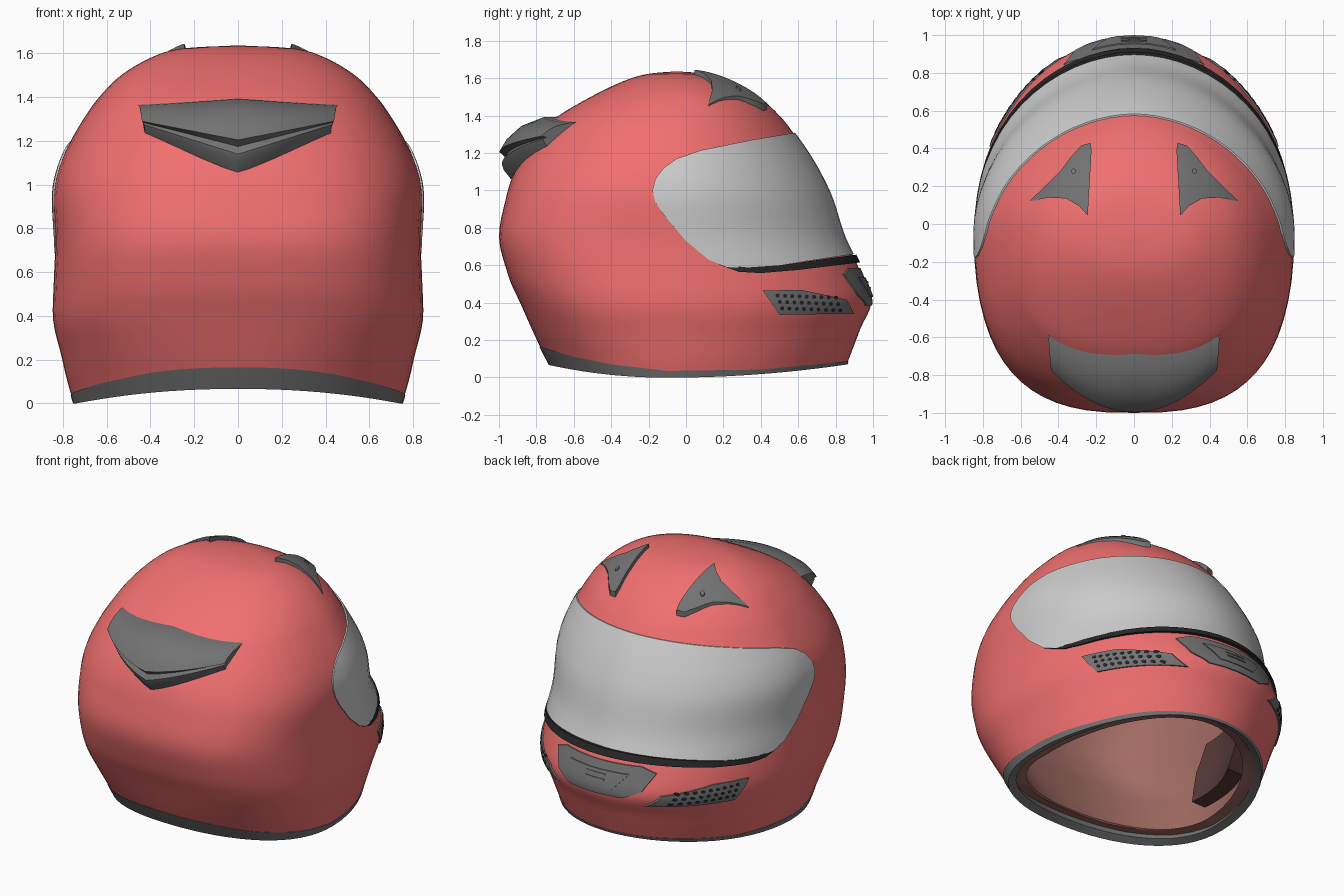
import bpy, bmesh, math
from mathutils import Vector

if "Cube" in bpy.data.objects:
    bpy.data.objects.remove(bpy.data.objects["Cube"])

SEG, SUB, YC = 64, 4, -0.05


def material(name, rgb):
    m = bpy.data.materials.new(name)
    m.diffuse_color = (*rgb, 1)
    m.use_nodes = True
    m.node_tree.nodes["Principled BSDF"].inputs["Base Color"].default_value = m.diffuse_color
    return m


RED = material("red_paint", (0.88, 0.16, 0.16))
DARK = material("dark_trim", (0.17, 0.17, 0.17))
BLACK = material("black_rubber", (0.02, 0.02, 0.02))
LINING = material("lining", (0.36, 0.15, 0.125))
PADDING = material("padding", (0.10, 0.045, 0.04))

# Helmet profile: z, back y, front y, half width, front and back roundness
ROWS = [(0, -.73, .86, .75, 1.95, 2.15), (.10, -.78, .895, .78, 1.97, 2.22),
        (.22, -.83, .935, .808, 2.0, 2.4), (.38, -.89, .99, .845, 2.02, 2.6),
        (.56, -.955, .935, .842, 2.0, 2.72), (.75, -1.0, .845, .835, 1.9, 2.72),
        (.95, -.965, .78, .843, 1.86, 2.58), (1.08, -.925, .72, .818, 1.83, 2.48),
        (1.20, -.86, .65, .765, 1.82, 2.42), (1.31, -.775, .572, .70, 1.87, 2.38),
        (1.40, -.68, .50, .635, 1.95, 2.35), (1.50, -.51, .39, .535, 2.05, 2.3),
        (1.58, -.345, .25, .40, 2.1, 2.2), (1.622, -.21, .12, .26, 2.1, 2.1),
        (1.637, YC, YC, 0, 2.1, 2.1)]


def catmull(a, b, c, d, t):
    return .5 * (2*b + (c-a)*t + (2*a-5*b+4*c-d)*t*t + (3*b-a-3*c+d)*t**3)


def base_surface():
    """Closed-top loft of superellipse rings; returns points, normals, faces."""
    ext = [tuple(2*a-b for a, b in zip(ROWS[0], ROWS[1]))] + ROWS
    ext += [tuple(2*a-b for a, b in zip(ROWS[-1], ROWS[-2]))]
    rings = []
    for i in range(1, len(ext)-2):
        for k in range(SUB):
            rings.append([catmull(*q, k/SUB) for q in zip(*ext[i-1:i+3])])
    bm = bmesh.new()
    grid = []
    for z, yb, yf, w, nf, nb in rings:
        ring = []
        for s in range(SEG):
            a = 2*math.pi*s/SEG
            c, d = math.cos(a), math.sin(a)
            n = nf if d > 0 else nb
            x = math.copysign(abs(c)**(2/n), c)*w
            y = YC + abs(d)**(2/n)*((yf-YC) if d > 0 else (yb-YC))
            lip = .08*((y+.1)/.68)**2 if y < -.1 else .07*((y+.1)/.95)**2
            zz = lip + z*(1-lip/.5) if z < .5 else z
            ring.append(bm.verts.new((x, y, zz)))
        grid.append(ring)
    top = bm.verts.new((0, YC, ROWS[-1][0]))
    for r0, r1 in zip(grid, grid[1:]):
        for s in range(SEG):
            t = (s+1) % SEG
            bm.faces.new((r0[s], r0[t], r1[t], r1[s]))
    for s in range(SEG):
        bm.faces.new((grid[-1][s], grid[-1][(s+1) % SEG], top))
    bm.normal_update()
    bm.verts.index_update()
    out = ([v.co.copy() for v in bm.verts], [v.normal.copy() for v in bm.verts],
           [[v.index for v in f.verts] for f in bm.faces])
    bm.free()
    return out


CO, NO, FACES = base_surface()


def mesh_object(name, verts, faces):
    me = bpy.data.meshes.new(name)
    me.from_pydata([tuple(v) for v in verts], [], faces)
    bm = bmesh.new()
    bm.from_mesh(me)
    bmesh.ops.recalc_face_normals(bm, faces=bm.faces[:])
    bm.to_mesh(me)
    bm.free()
    ob = bpy.data.objects.new(name, me)
    bpy.context.collection.objects.link(ob)
    return ob


def prism(outlines, axis, lo, hi):
    """Extrude flat outlines along an axis to make a cutter."""
    verts, faces = [], []
    for pts in outlines:
        b, n = len(verts), len(pts)
        for h in (lo, hi):
            for p, q in pts:
                verts.append({'X': (h, p, q), 'Y': (p, h, q), 'Z': (p, q, h)}[axis])
        faces += [list(range(b, b+n)), list(range(b+n, b+2*n))]
        faces += [[b+i, b+(i+1) % n, b+n+(i+1) % n, b+n+i] for i in range(n)]
    ob = mesh_object("cutter", verts, faces)
    ob.hide_render = True
    return ob


def finish(ob, mat, angle=35):
    ob.data.materials.clear()
    if mat:
        ob.data.materials.append(mat)
    bpy.ops.object.select_all(action='DESELECT')
    ob.select_set(True)
    bpy.context.view_layer.objects.active = ob
    bpy.ops.object.shade_smooth_by_angle(angle=math.radians(angle))


def layer(name, outer, inner, mat, cuts):
    """A skin between two offsets of the helmet surface, trimmed by prisms."""
    n = len(CO)
    off = outer if callable(outer) else (lambda c: outer)
    verts = [c+m*off(c) for c, m in zip(CO, NO)] + [c+m*inner for c, m in zip(CO, NO)]
    faces = FACES + [[i+n for i in reversed(f)] for f in FACES]
    faces += [[(s+1) % SEG, s, s+n, (s+1) % SEG+n] for s in range(SEG)]
    ob = mesh_object(name, verts, faces)
    bpy.context.view_layer.objects.active = ob
    for op, outlines, axis, lo, hi in cuts:
        cutter = prism(outlines, axis, lo, hi)
        mod = ob.modifiers.new("trim", 'BOOLEAN')
        mod.operation, mod.solver, mod.object = op, 'EXACT', cutter
        bpy.ops.object.modifier_apply(modifier=mod.name)
        bpy.data.objects.remove(cutter)
    finish(ob, mat)


def circle(cx, cy, r, n=8):
    return [(cx+r*math.cos(2*math.pi*i/n), cy+r*math.sin(2*math.pi*i/n)) for i in range(n)]


def mirrored(pts):
    return [(-x, y) for x, y in reversed(pts)]


# Side-view outlines (y, z)
VISOR = [(-.18, 1.0), (-.165, 1.06), (-.12, 1.12), (-.05, 1.17), (.08, 1.215), (.35, 1.27),
         (.59, 1.31), (1.3, 1.42), (1.3, .71), (.9, .66), (.5, .60), (.33, .583), (.22, .59),
         (.12, .63), (0, .73), (-.12, .87), (-.165, .94)]
EYE = [(.42+(y-.42)*.95, .93+(z-.93)*.95) for y, z in VISOR]
GASKET = [(.17, .605), (.28, .565), (.4, .558), (.6, .575), (.93, .615), (1.2, .63),
          (1.2, .69), (.9, .655), (.5, .60), (.33, .588)]
RIM = [(-1.2, .175), (-.8, .17), (-.6, .11), (-.4, .07), (-.1, .035), (.4, .042),
       (.85, .085), (1.2, .10), (1.2, -.3), (-1.2, -.3)]
eye_cut = ('DIFFERENCE', [EYE], 'X', -1.2, 1.2)
rim_cut = ('DIFFERENCE', [RIM], 'X', -1.21, 1.21)

# Shell, visor, rubber and inside
layer("shell", 0, -.04, RED, [eye_cut, rim_cut])
layer("bottom_rim", .004, -.05, DARK, [('INTERSECT', [RIM], 'X', -1.2, 1.2)])
layer("visor", .008, -.006, None, [('INTERSECT', [VISOR], 'X', -1.2, 1.2)])
layer("visor_gasket", lambda c: .003+.018*max(0, c.y), -.03, BLACK,
      [('INTERSECT', [GASKET], 'X', -1.2, 1.2)])
layer("inner_liner", -.045, -.12, LINING, [eye_cut, rim_cut])
CHEEK = [(-.12, .16), (.36, .14), (.48, .25), (.46, .5), (.3, .56), (-.05, .56), (-.15, .4)]
layer("cheek_pads", -.115, -.22, PADDING, [('INTERSECT', [CHEEK], 'X', -1.2, 1.2)])

# Perforated side vents on the chin
SIDE = [(.41, .465), (.62, .468), (.86, .415), (.90, .34), (.70, .338), (.50, .335)]
layer("chin_side_vents", .008, -.02, DARK, [('INTERSECT', [SIDE], 'X', -1.2, 1.2)])
holes = [circle(.49+.039*i+.012*r, .438-.034*r-.0015*i, .011)
         for r in range(3) for i in range(9)]
layer("chin_vent_holes", .010, 0, BLACK, [('INTERSECT', holes, 'X', -1.2, 1.2)])

# Central chin vent with raised panel and slots
FRONT = [(.20, .385), (.31, .44), (.37, .55), (.28, .585)]
layer("chin_front_vent", .008, -.02, DARK,
      [('INTERSECT', [FRONT + mirrored(FRONT)], 'Y', .3, 1.3)])
PANEL = [(.13, .43), (.22, .535)]
layer("chin_vent_panel", .014, 0, DARK,
      [('INTERSECT', [PANEL + mirrored(PANEL)], 'Y', .3, 1.3)])
slots = [[(-.07, z), (.07, z), (.07, z+.01), (-.07, z+.01)] for z in (.475, .505)]
layer("chin_vent_slots", .018, 0, DARK, [('INTERSECT', slots, 'Y', .3, 1.3)])


# Pair of crown vents, thickest along the inner edge, with a button each
def crown_height(c):
    return .006 + .02*max(0, min(1, 1-(abs(c.x)-.25)/.26))


CROWN = [(.23, .43), (.225, .39), (.245, .045), (.29, .095), (.36, .135), (.45, .14),
         (.555, .12), (.47, .20), (.39, .28), (.33, .36), (.28, .415)]
layer("crown_vents", crown_height, -.02, DARK,
      [('INTERSECT', [CROWN, mirrored(CROWN)], 'Z', .9, 2)])
layer("crown_vent_buttons", lambda c: crown_height(c)+.008, 0, DARK,
      [('INTERSECT', [circle(.32, .28, .014, 12), circle(-.32, .28, .014, 12)], 'Z', .9, 2)])

# Rear spoiler: section (y, z) blended from the middle to the tips
MID = [(-.66, 1.395), (-.76, 1.392), (-.88, 1.345), (-.96, 1.27), (-.997, 1.205), (-.965, 1.175),
       (-.985, 1.14), (-.975, 1.11), (-.92, 1.04), (-.78, 1.10), (-.58, 1.33)]
TIP = [(-.59, 1.365), (-.63, 1.36), (-.69, 1.345), (-.74, 1.32), (-.775, 1.29), (-.745, 1.285),
       (-.765, 1.275), (-.76, 1.26), (-.735, 1.225), (-.60, 1.23), (-.52, 1.31)]
N, K = 24, len(MID)
verts, faces = [], []
for i in range(N+1):
    x = -1 + 2*i/N
    for j, ((y0, z0), (y1, z1)) in enumerate(zip(MID, TIP)):
        fy, fz = abs(x)**(4 if j < 1 else 2.0), abs(x)
        half = .455 - .004*j
        verts.append((x*half, y0+(y1-y0)*fy, z0+(z1-z0)*fz))
for i in range(N):
    for j in range(K):
        a, b = i*K+j, i*K+(j+1) % K
        faces.append([a, b, b+K, a+K])
faces += [list(range(K)), list(range(N*K, N*K+K))]
finish(mesh_object("rear_spoiler", verts, faces), DARK, 30)
